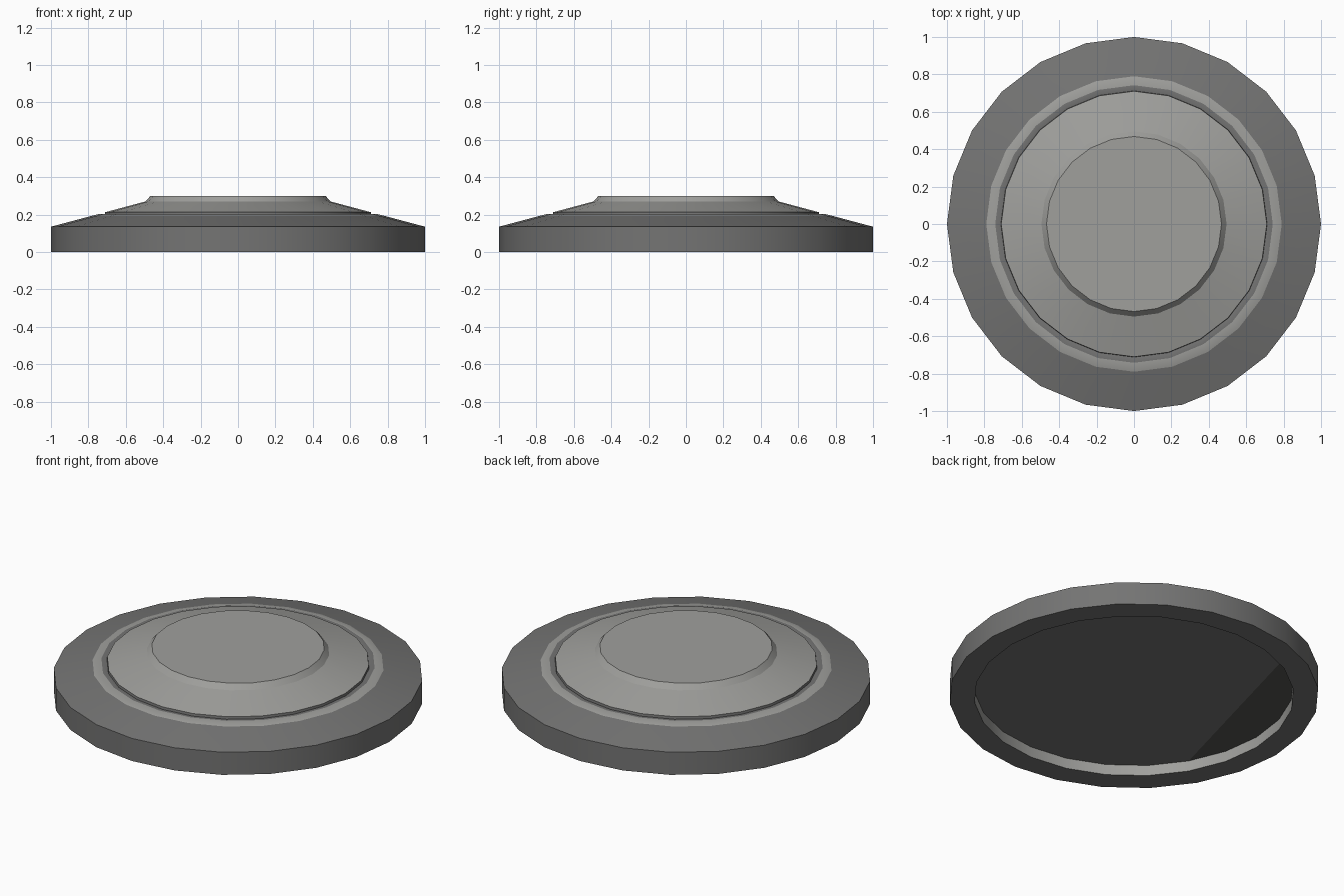
import bpy, bmesh, math

if "Cube" in bpy.data.objects:
    bpy.data.objects.remove(bpy.data.objects["Cube"])

SIDES = 24


def material(name, rgb):
    m = bpy.data.materials.new(name)
    m.diffuse_color = (*rgb, 1)
    m.use_nodes = True
    m.node_tree.nodes["Principled BSDF"].inputs["Base Color"].default_value = m.diffuse_color
    return m


MATS = [material("dark_grey", (0.175, 0.175, 0.173)),
        material("light_grey", (0.35, 0.35, 0.335)),
        material("charcoal", (0.09, 0.09, 0.087))]
DARK, LIGHT, CHARCOAL = 0, 1, 2


def lathe(name, profile, colours, caps):
    """Spin (radius, height) points; one colour per band; caps(bm, rings) closes it."""
    bm = bmesh.new()
    rings = [[bm.verts.new((r * math.cos(i * math.tau / SIDES),
                            r * math.sin(i * math.tau / SIDES), z))
              for i in range(SIDES)] for r, z in profile]
    for a, b, c in zip(rings, rings[1:], colours):
        for i in range(SIDES):
            j = (i + 1) % SIDES
            bm.faces.new((a[i], a[j], b[j], b[i])).material_index = c
    caps(bm, rings)
    mesh = bpy.data.meshes.new(name)
    bm.to_mesh(mesh)
    bm.free()
    for m in MATS:
        mesh.materials.append(m)
    ob = bpy.data.objects.new(name, mesh)
    bpy.context.collection.objects.link(ob)
    bpy.ops.object.select_all(action='DESELECT')
    ob.select_set(True)
    bpy.context.view_layer.objects.active = ob
    bpy.ops.object.shade_smooth_by_angle(angle=math.radians(30))


def recess_floor(bm, rings):
    # Flat floor, with a darker quarter cut off by a chord
    f = rings[0]
    first, last = 8, 14
    segment = f[first:last + 1]
    rest = f[last:] + f[:first + 1]
    bm.faces.new(segment[::-1]).material_index = CHARCOAL
    bm.faces.new(rest[::-1]).material_index = DARK


def flat_top(bm, rings):
    bm.faces.new(rings[-1]).material_index = LIGHT


# Base: recess wall, underside, rim, sloped shoulder, light trim ring, groove
lathe("base_disc",
      [(0.865, 0.063), (0.865, 0), (1, 0), (1, 0.135),
       (0.79, 0.191), (0.742, 0.203), (0.712, 0.198)],
      [LIGHT, DARK, DARK, DARK, LIGHT, DARK], recess_floor)

# Raised cap: groove wall, dome slope, chamfer, flat top
lathe("raised_cap",
      [(0.712, 0.198), (0.71, 0.2125), (0.495, 0.27), (0.468, 0.3)],
      [DARK, LIGHT, LIGHT], flat_top)
